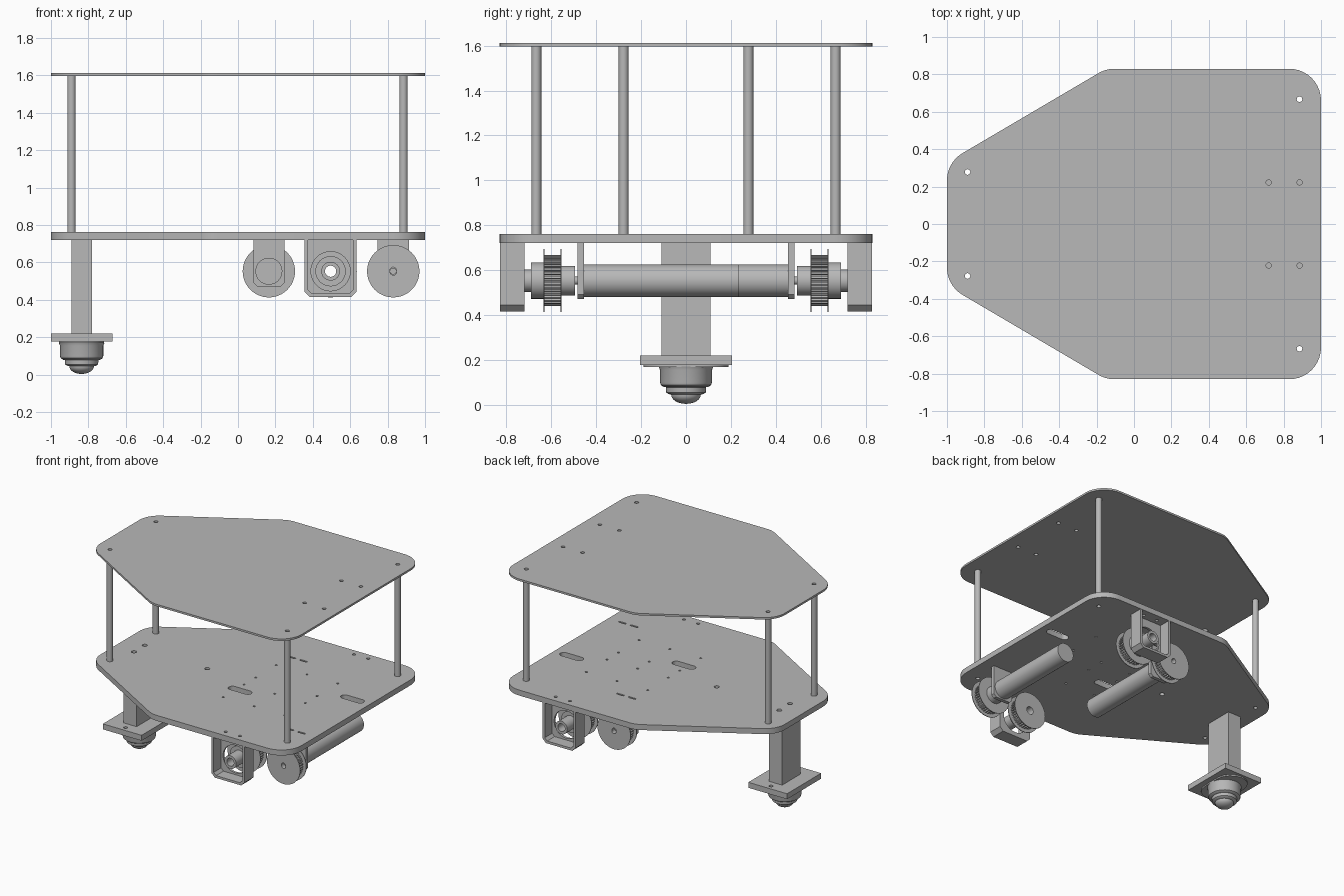
import bpy, bmesh, math
from mathutils import Vector, Matrix

if "Cube" in bpy.data.objects:
    bpy.data.objects.remove(bpy.data.objects["Cube"])

GREY = (0.48, 0.48, 0.48, 1)
grey = bpy.data.materials.new("plain_grey")
grey.use_nodes = True
grey.diffuse_color = GREY
grey.node_tree.nodes["Principled BSDF"].inputs["Base Color"].default_value = GREY


def finish(name, mesh, loc):
    ob = bpy.data.objects.new(name, mesh)
    bpy.context.collection.objects.link(ob)
    ob.location = loc
    mesh.materials.clear()
    mesh.materials.append(grey)
    bpy.ops.object.select_all(action="DESELECT")
    ob.select_set(True)
    bpy.context.view_layer.objects.active = ob
    bpy.ops.object.shade_smooth_by_angle(angle=math.radians(35))
    return ob


def circle(r, x=0, y=0, n=32):
    return [(x + r * math.cos(math.tau * i / n), y + r * math.sin(math.tau * i / n))
            for i in range(n)]


def rect(w, h, x=0, y=0):
    return [(x + sx * w, y + sy * h) for sx, sy in ((-1, -1), (1, -1), (1, 1), (-1, 1))]


def slot(half, r, x, y, n=8):
    pts = []
    for side, start in ((1, -math.pi / 2), (-1, math.pi / 2)):
        pts += [(x + side * half + r * math.cos(start + math.pi * i / n),
                 y + r * math.sin(start + math.pi * i / n)) for i in range(n + 1)]
    return pts


def rounded(corners, r, n=10):
    """Replace each corner of a convex outline with an arc."""
    out = []
    for i, c in enumerate(corners):
        c = Vector(c)
        a = (Vector(corners[i - 1]) - c).normalized()
        b = (Vector(corners[(i + 1) % len(corners)]) - c).normalized()
        half = a.angle(b) / 2
        centre = c + (a + b).normalized() * (r / math.sin(half))
        p = c + a * (r / math.tan(half)) - centre
        q = c + b * (r / math.tan(half)) - centre
        turn = math.pi - 2 * half
        for k in range(n + 1):
            t = k / n
            out.append(tuple(centre + (p * math.sin((1 - t) * turn)
                                       + q * math.sin(t * turn)) / math.sin(turn)))
    return out


def slab(name, loops, lo, hi, at=(0, 0), along="z"):
    """Extrude an outline with holes between lo and hi along z or y."""
    cu = bpy.data.curves.new(name, "CURVE")
    cu.dimensions = "2D"
    cu.fill_mode = "BOTH"
    cu.extrude = abs(hi - lo) / 2
    for pts in loops:
        sp = cu.splines.new("POLY")
        sp.points.add(len(pts) - 1)
        for p, xy in zip(sp.points, pts):
            p.co = (xy[0], xy[1], 0, 1)
        sp.use_cyclic_u = True
    tmp = bpy.data.objects.new(name + "_outline", cu)
    bpy.context.collection.objects.link(tmp)
    dg = bpy.context.evaluated_depsgraph_get()
    mesh = bpy.data.meshes.new_from_object(tmp.evaluated_get(dg))
    bpy.data.objects.remove(tmp)
    bm = bmesh.new()
    bm.from_mesh(mesh)
    bmesh.ops.remove_doubles(bm, verts=bm.verts, dist=1e-5)
    if along == "y":
        bmesh.ops.rotate(bm, verts=bm.verts, matrix=Matrix.Rotation(math.pi / 2, 3, "X"))
    bmesh.ops.recalc_face_normals(bm, faces=bm.faces)
    bm.to_mesh(mesh)
    bm.free()
    mid = (lo + hi) / 2
    loc = (at[0], at[1], mid) if along == "z" else (at[0], mid, at[1])
    return finish(name, mesh, loc)


# Decks
outline = rounded([(1, -0.83), (1, 0.83), (-0.15, 0.83), (-1, 0.33),
                   (-1, -0.33), (-0.15, -0.83)], 0.17)
posts = [(x, s * y) for x, y in ((0.885, 0.667), (-0.89, 0.278)) for s in (1, -1)]
post_holes = [circle(0.015, x, y, 16) for x, y in posts]
sensor_holes = [circle(0.014, x, s * 0.222, 16) for x in (0.72, 0.885) for s in (1, -1)]
slab("top_deck", [outline] + post_holes + sensor_holes, 1.597, 1.612)

cuts = [slot(0.065, 0.03, 0.13, -0.16), slot(0.065, 0.03, 0.85, 0.17)]
cuts += [circle(0.018, -0.835, s * 0.065, 16) for s in (1, -1)]
cuts += [circle(0.018, -0.26, 0, 16)]
for s, mx in ((1, 0.165), (-1, 0.83)):
    cuts += [slot(0.025, 0.007, mx + d, s * 0.487) for d in (-0.05, 0.05)]
    cuts += [circle(0.012, 0.5 + d, s * 0.775, 12) for d in (-0.06, 0.06)]
    cuts += [circle(0.009, x, s * y, 8) for x in (0.1, 0.36, 0.62) for y in (0.07, 0.32)]
slab("bottom_deck", [outline] + post_holes + cuts, 0.72, 0.762)

# Hollow posts between the decks
for i, (x, y) in enumerate(posts):
    slab(f"post_{i + 1}", [circle(0.022), circle(0.015, n=16)], 0.762, 1.597, (x, y))

# Caster leg, foot plate and ball housing
CX = -0.836
slab("caster_leg", [rect(0.055, 0.11)], 0.22, 0.72, (CX, 0))
slab("caster_plate", [rect(0.164, 0.206)] + [circle(0.014, 0, s * 0.165, 16) for s in (1, -1)],
     0.178, 0.22, (CX, 0))
slab("caster_flange", [slot(0.07, 0.12, 0, 0)], 0.168, 0.178, (CX, 0)).rotation_euler.z = math.pi / 2

profile = [(0, 0.17), (0.122, 0.17), (0.116, 0.155), (0.116, 0.1), (0.112, 0.088), (0.1, 0.08),
           (0.09, 0.078), (0.088, 0.055), (0.078, 0.048), (0.066, 0.045)]
profile += [(0.066 * math.cos(a), 0.045 - 0.041 * math.sin(a))
            for a in (math.pi / 16 * k for k in range(1, 9))]
bm = bmesh.new()
ring = [bm.verts.new((r, 0, z)) for r, z in profile]
edges = [bm.edges.new(pair) for pair in zip(ring, ring[1:])]
bmesh.ops.spin(bm, geom=ring + edges, cent=(0, 0, 0), axis=(0, 0, 1),
               angle=math.tau, steps=40)
bmesh.ops.remove_doubles(bm, verts=bm.verts, dist=1e-5)
bmesh.ops.recalc_face_normals(bm, faces=bm.faces)
caster = bpy.data.meshes.new("caster_ball")
bm.to_mesh(caster)
bm.free()
finish("caster_ball", caster, (CX, 0, 0))

# Drive train, one set on each side
AXIS = 0.553
TEETH = 36
cog = []
for i in range(TEETH):
    for part, r in ((0, 0.101), (0.45, 0.101), (0.5, 0.114), (0.95, 0.114)):
        a = math.tau * (i + part) / TEETH
        cog.append((r * math.cos(a), r * math.sin(a)))


def tab(w, low, top, c):
    """Hanging plate outline with clipped lower corners."""
    return [(-w, top), (-w, low + c), (-w + c, low), (w - c, low), (w, low + c), (w, top)]


def pulley(name, s, x, bore):
    at = (x, AXIS)
    slab(name + "_teeth", [cog, bore], s * 0.56, s * 0.63, at, "y")
    for part, y in (("inner", 0.555), ("outer", 0.63)):
        slab(f"{name}_{part}_flange", [circle(0.14, n=48), bore], s * y, s * (y + 0.005), at, "y")


for s, mx, side in ((1, 0.165, "back"), (-1, 0.83, "front")):
    at = (mx, AXIS)
    # Motor, its mount and its pulley
    slab(side + "_motor", [circle(0.072, n=40)], s * -0.235, s * 0.455, at, "y")
    slab(side + "_motor_mount", [tab(0.083, 0.472 - AXIS, 0.72 - AXIS, 0.02)],
         s * 0.455, s * 0.483, at, "y")
    slab(side + "_motor_shaft", [circle(0.018, n=16)], s * 0.483, s * 0.6, at, "y")
    bore = [(0.75 * px - 0.4 * py, 0.4 * px + 0.9 * py) for px, py in circle(0.022, n=16)]
    pulley(side + "_motor_pulley", s, mx, bore)
    slab(side + "_motor_pulley_hub", [circle(0.066), bore], s * 0.495, s * 0.555, at, "y")

    # Wheel axle, its pulley and its hanging tray bracket
    at = (0.495, AXIS)
    hole = circle(0.03, n=24)
    pulley(side + "_wheel_pulley", s, at[0], hole)
    slab(side + "_wheel_pulley_hub", [circle(0.081), hole], s * 0.635, s * 0.69, at, "y")
    slab(side + "_axle_tube", [circle(0.05), hole], s * 0.69, s * 0.8, at, "y")
    low, top = 0.416 - AXIS, 0.72 - AXIS
    shell = tab(0.139, low, top, 0.028)
    inner = tab(0.121, low + 0.018, top, 0.02)
    slab(side + "_axle_bracket_wall", [shell, circle(0.105, n=40)], s * 0.72, s * 0.738, at, "y")
    slab(side + "_axle_bracket_rim", [shell + inner[::-1]], s * 0.738, s * 0.828, at, "y")
